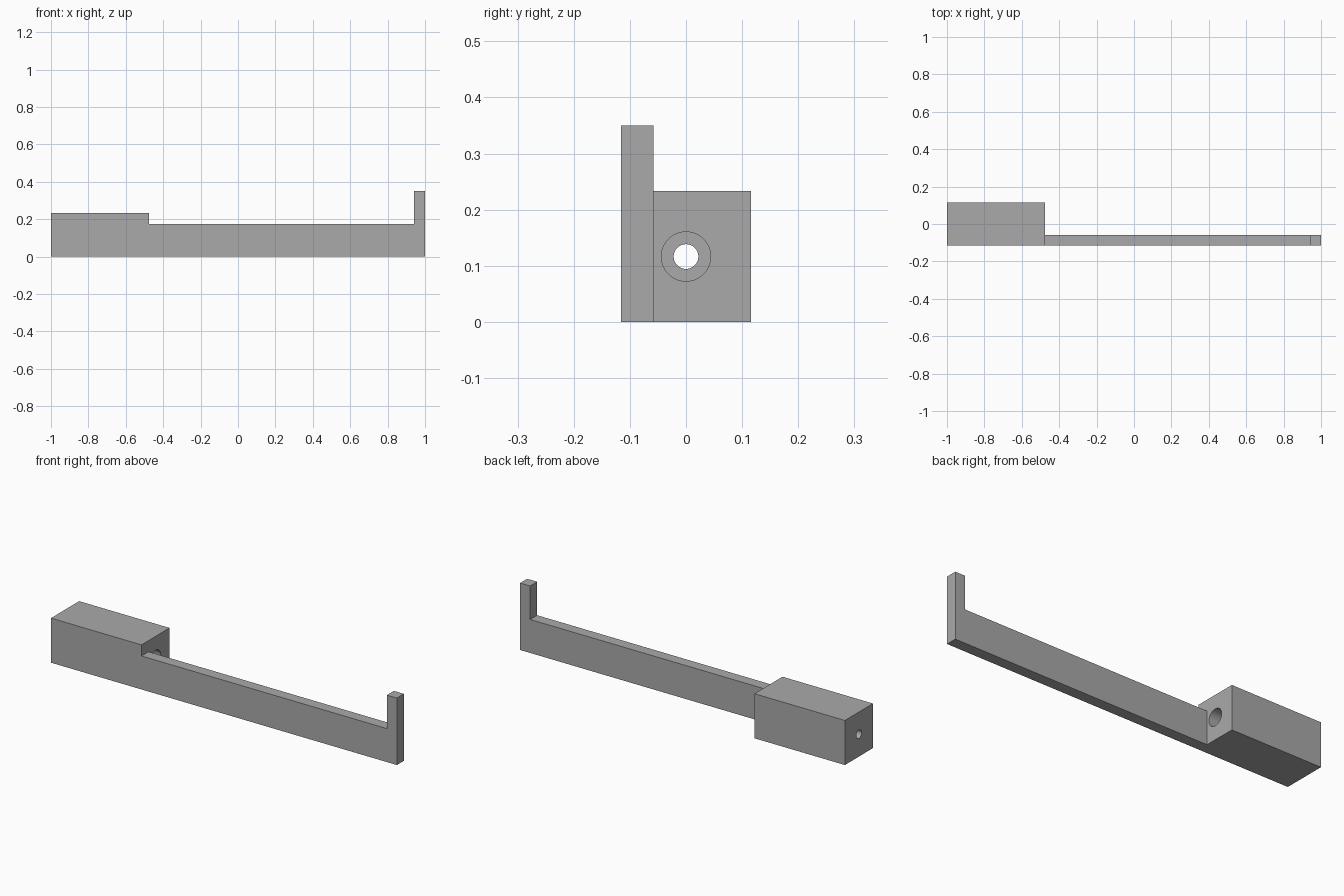
import bpy, bmesh, math
from mathutils import Matrix

if "Cube" in bpy.data.objects:
    bpy.data.objects.remove(bpy.data.objects["Cube"], do_unlink=True)

grey = bpy.data.materials.new("plain_grey")
grey.use_nodes = True
grey.diffuse_color = (0.4, 0.4, 0.4, 1)
grey.node_tree.nodes["Principled BSDF"].inputs["Base Color"].default_value = (0.4, 0.4, 0.4, 1)

HALF = 0.116          # half width of the block
HEIGHT = 0.233        # block height
BLOCK_END = -0.477    # inner end of the block
BORE_DEPTH = 0.40     # depth of the wide bore


def add_object(name, bm):
    bmesh.ops.recalc_face_normals(bm, faces=bm.faces)
    mesh = bpy.data.meshes.new(name)
    bm.to_mesh(mesh)
    bm.free()
    mesh.materials.append(grey)
    obj = bpy.data.objects.new(name, mesh)
    bpy.context.collection.objects.link(obj)
    return obj


def extrude_profile(name, points, y0, y1):
    """Closed x-z outline pushed along y."""
    bm = bmesh.new()
    face = bm.faces.new([bm.verts.new((x, y0, z)) for x, z in points])
    out = bmesh.ops.extrude_face_region(bm, geom=[face])
    verts = [v for v in out["geom"] if isinstance(v, bmesh.types.BMVert)]
    bmesh.ops.translate(bm, verts=verts, vec=(0, y1 - y0, 0))
    return add_object(name, bm)


def cut_bore(target, radius, x0, x1):
    """Round hole along x."""
    bm = bmesh.new()
    place = Matrix.Translation(((x0 + x1) / 2, 0, HEIGHT / 2)) @ Matrix.Rotation(math.pi / 2, 4, "Y")
    bmesh.ops.create_cone(bm, cap_ends=True, segments=48, radius1=radius,
                          radius2=radius, depth=x1 - x0, matrix=place)
    cutter = add_object("bore_cutter", bm)
    cutter.hide_render = True
    mod = target.modifiers.new("bore", "BOOLEAN")
    mod.operation = "DIFFERENCE"
    mod.solver = "EXACT"
    mod.object = cutter
    bpy.context.view_layer.objects.active = target
    bpy.ops.object.modifier_apply(modifier=mod.name)
    bpy.data.objects.remove(cutter, do_unlink=True)


# Mounting block with a stepped bore
block = extrude_profile("mounting_block",
                        [(-1, 0), (BLOCK_END, 0), (BLOCK_END, HEIGHT), (-1, HEIGHT)], -HALF, HALF)
cut_bore(block, 0.022, -1.1, BLOCK_END + 0.1)
cut_bore(block, 0.044, BLOCK_END - BORE_DEPTH, BLOCK_END + 0.1)

# Long thin arm with an upright tip
arm = extrude_profile("arm_with_upright_tip",
                      [(BLOCK_END, 0), (1, 0), (1, 0.35), (0.942, 0.35),
                       (0.942, 0.175), (BLOCK_END, 0.175)], -HALF, -HALF / 2)

# Smooth bore walls, crisp edges elsewhere
bpy.ops.object.select_all(action="DESELECT")
block.select_set(True)
bpy.context.view_layer.objects.active = block
bpy.ops.object.shade_smooth_by_angle(angle=math.radians(30))
